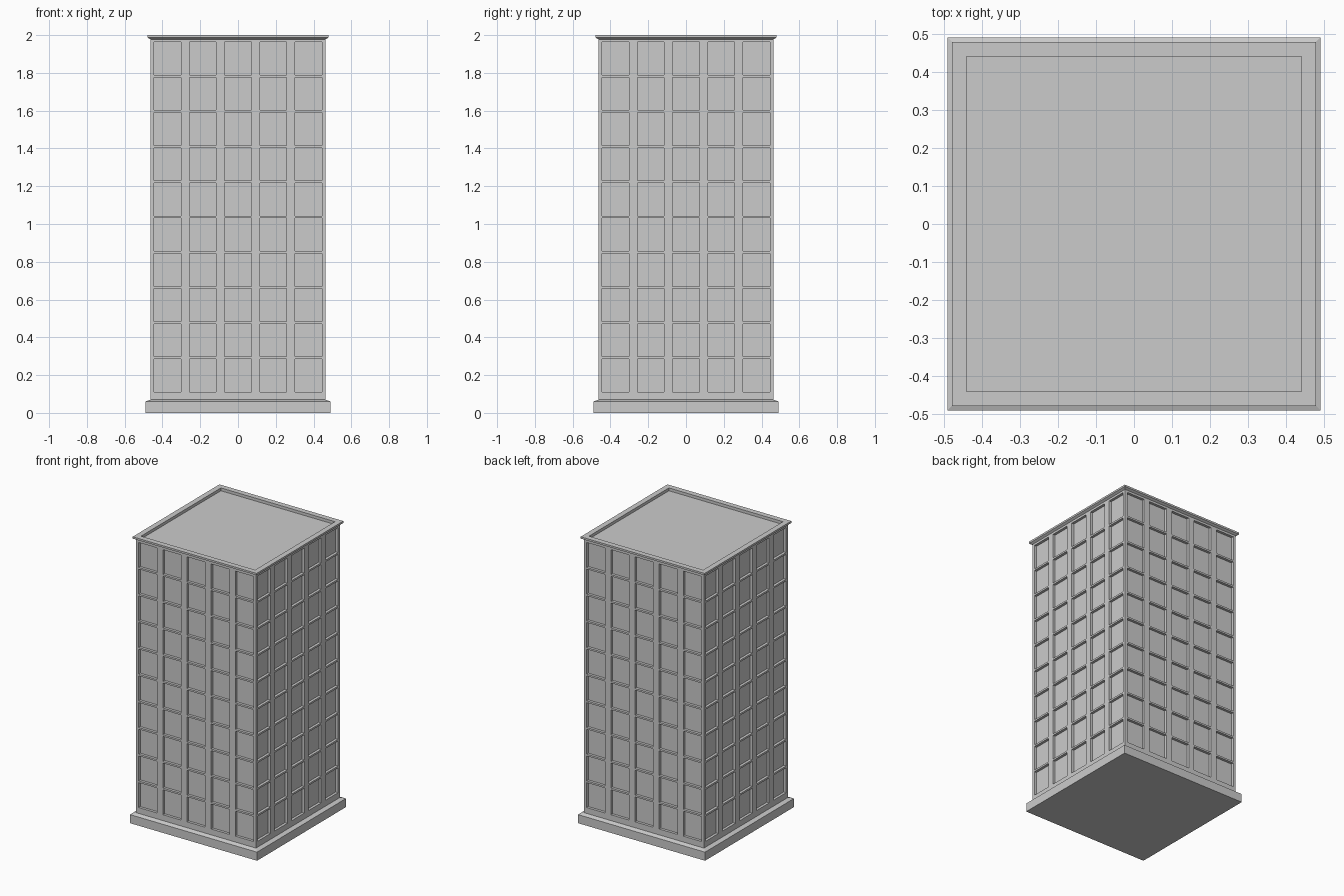
import bpy, bmesh
from mathutils import Matrix
from math import pi

if "Cube" in bpy.data.objects:
    bpy.data.objects.remove(bpy.data.objects["Cube"])

HALF = 0.463            # half width of the walls
Z0, Z1 = 0.07, 1.978    # wall bottom and top
COLS, ROWS = 5, 10
WIN_W, WIN_H, DEPTH = 0.141, 0.174, 0.0185


def finish(bm, name):
    bmesh.ops.remove_doubles(bm, verts=bm.verts, dist=1e-5)
    mesh = bpy.data.meshes.new(name)
    bm.to_mesh(mesh)
    bm.free()
    obj = bpy.data.objects.new(name, mesh)
    bpy.context.collection.objects.link(obj)
    return obj


def square_loft(name, profile, cap_start=False, cap_end=False):
    """Sweep a (half width, height) profile round a square plan."""
    bm = bmesh.new()
    rings = [[bm.verts.new((sx * r, sy * r, z))
              for sx, sy in ((-1, -1), (1, -1), (1, 1), (-1, 1))]
             for r, z in profile]
    for a, b in zip(rings, rings[1:]):
        for i in range(4):
            j = (i + 1) % 4
            bm.faces.new((a[i], a[j], b[j], b[i]))
    if cap_start:
        bm.faces.new(rings[0][::-1])
    if cap_end:
        bm.faces.new(rings[-1])
    return finish(bm, name)


def spans(first, last, size, count):
    """Start and end of each evenly spaced opening."""
    step = (last - first - size) / (count - 1)
    return [v for i in range(count)
            for v in (first + i * step, first + i * step + size)]


# Plinth with a sloped top
square_loft("plinth", [(0.491, 0), (0.491, 0.06), (HALF, Z0)], cap_start=True)

# Walls: a grid per side, with the window cells pushed inwards
xs = [-HALF] + spans(-0.444, 0.444, WIN_W, COLS) + [HALF]
zs = [Z0] + spans(0.111, 1.963, WIN_H, ROWS) + [Z1]
bm = bmesh.new()
for side in range(4):
    turn = Matrix.Rotation(side * pi / 2, 4, 'Z')
    grid = [[bm.verts.new(turn @ Matrix.Translation((x, -HALF, z)).translation)
             for x in xs] for z in zs]
    windows = []
    for r in range(len(zs) - 1):
        for c in range(len(xs) - 1):
            f = bm.faces.new((grid[r][c], grid[r][c + 1],
                              grid[r + 1][c + 1], grid[r + 1][c]))
            if r % 2 and c % 2:
                windows.append(f)
    new = bmesh.ops.extrude_discrete_faces(bm, faces=windows)["faces"]
    inward = turn.to_3x3() @ Matrix.Translation((0, DEPTH, 0)).translation
    for f in new:
        bmesh.ops.translate(bm, verts=f.verts, vec=inward)
finish(bm, "walls_with_windows")

# Cornice, parapet and sunken roof
square_loft("cornice_and_roof",
            [(HALF, Z1), (0.479, 1.987), (0.479, 2.0), (0.441, 2.0), (0.441, 1.98)],
            cap_end=True)
